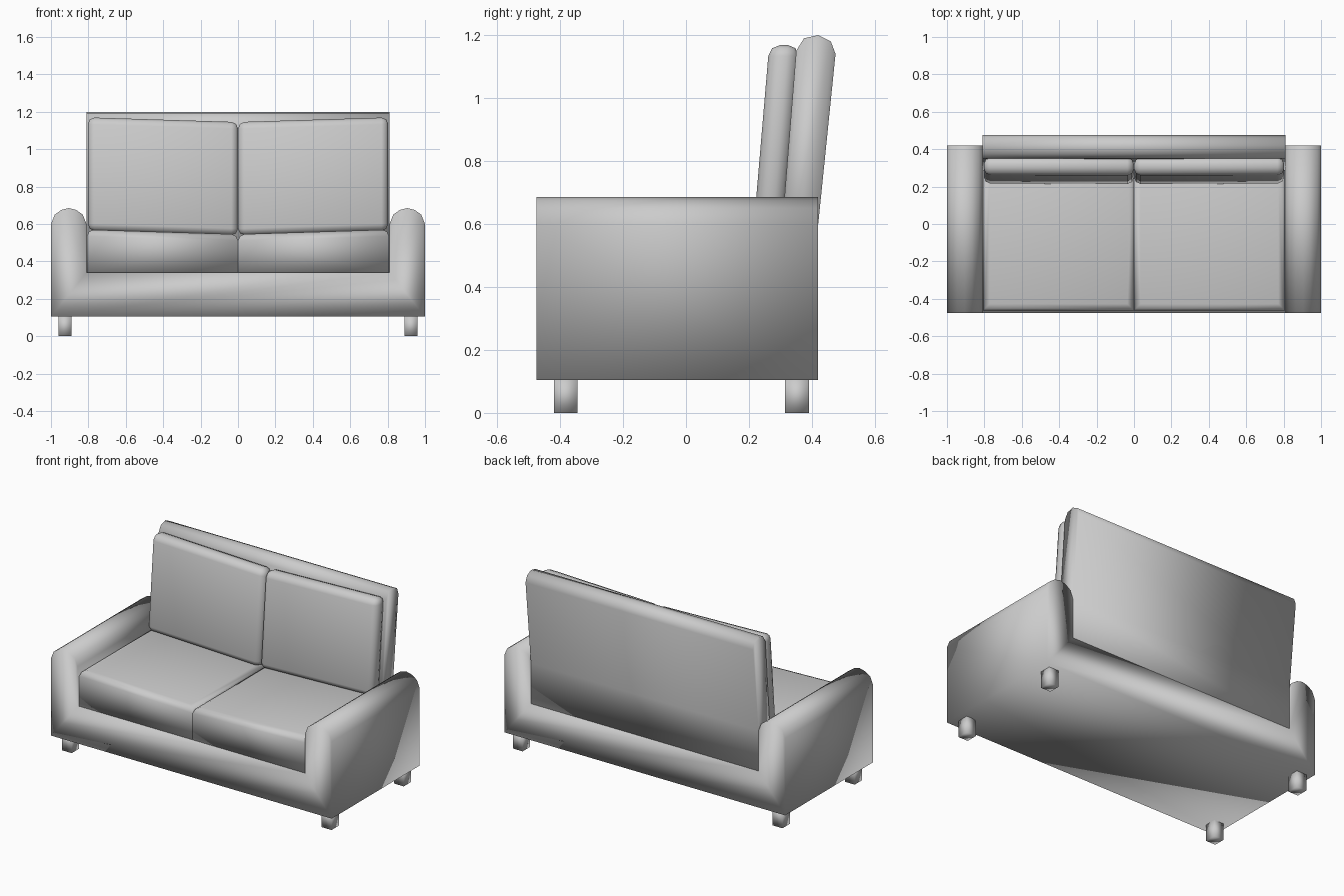
import bpy, bmesh
from mathutils import Vector

if "Cube" in bpy.data.objects:
    bpy.data.objects.remove(bpy.data.objects["Cube"])


def finish(bm, name):
    bmesh.ops.recalc_face_normals(bm, faces=bm.faces)
    for f in bm.faces:
        f.smooth = True
    mesh = bpy.data.meshes.new(name)
    bm.to_mesh(mesh)
    bm.free()
    ob = bpy.data.objects.new(name, mesh)
    bpy.context.collection.objects.link(ob)
    return ob


def extrude_profile(name, points, shift):
    """Close a flat 3D outline and extrude it along shift."""
    bm = bmesh.new()
    face = bm.faces.new([bm.verts.new(p) for p in points])
    res = bmesh.ops.extrude_face_region(bm, geom=[face], use_keep_orig=True)
    verts = [g for g in res["geom"] if isinstance(g, bmesh.types.BMVert)]
    bmesh.ops.translate(bm, verts=verts, vec=shift)
    return finish(bm, name)


def box(name, lo, hi, bevel=0.0, keep=None, lean=0.0, sag=0.0, side=1):
    """Box with optional bevel on chosen edges, backward lean and inner sag."""
    lo, hi = Vector(lo), Vector(hi)
    bm = bmesh.new()
    bmesh.ops.create_cube(bm, size=1)
    for v in bm.verts:
        v.co = Vector((lo[i] + (v.co[i] + 0.5) * (hi[i] - lo[i]) for i in range(3)))
    if bevel:
        edges = [e for e in bm.edges if keep is None or keep(e)]
        bmesh.ops.bevel(bm, geom=edges, offset=bevel, segments=2,
                        profile=0.5, affect='EDGES')
    for v in bm.verts:
        inner = 1 - (v.co.x - lo.x) / (hi.x - lo.x)
        if v.co.z > 0.345:
            v.co.z -= sag * inner
        v.co.y += lean * (v.co.z - lo.z)
        v.co.x *= side
    return finish(bm, name)


# Frame: U-shaped base and arms in one extrusion
arm = [(0.81, 0.34), (0.81, 0.60), (0.83, 0.65), (0.865, 0.675), (0.905, 0.685),
       (0.945, 0.675), (0.98, 0.65), (1.0, 0.60), (1.0, 0.105)]
outline = arm + [(-x, z) for x, z in reversed(arm)]
extrude_profile("base_and_arms", [(x, -0.475, z) for x, z in outline], (0, 0.895, 0))

# Leaning backrest with rounded top
back = [(0.42, 0.34), (0.42, 0.60), (0.475, 1.14), (0.46, 1.18), (0.42, 1.20),
        (0.375, 1.19), (0.35, 1.15), (0.285, 0.34)]
extrude_profile("backrest", [(-0.81, y, z) for y, z in back], (1.62, 0, 0))

for side, label in ((-1, "left"), (1, "right")):
    # Seat cushion, square along its bottom
    box(label + "_seat_cushion", (0.0, -0.462, 0.34), (0.807, 0.29, 0.57), 0.035,
        keep=lambda e: max(v.co.z for v in e.verts) > 0.5
        and min(v.co.z for v in e.verts) > 0.5, sag=0.025, side=side)
    # Back cushion
    box(label + "_back_cushion", (0.0, 0.213, 0.565), (0.803, 0.308, 1.17), 0.036,
        lean=0.085, sag=0.025, side=side)
    # Feet
    for y, place in ((-0.42, "front"), (0.315, "back")):
        box(f"{label}_{place}_foot", (0.89, y, 0.0), (0.96, y + 0.075, 0.11), side=side)
